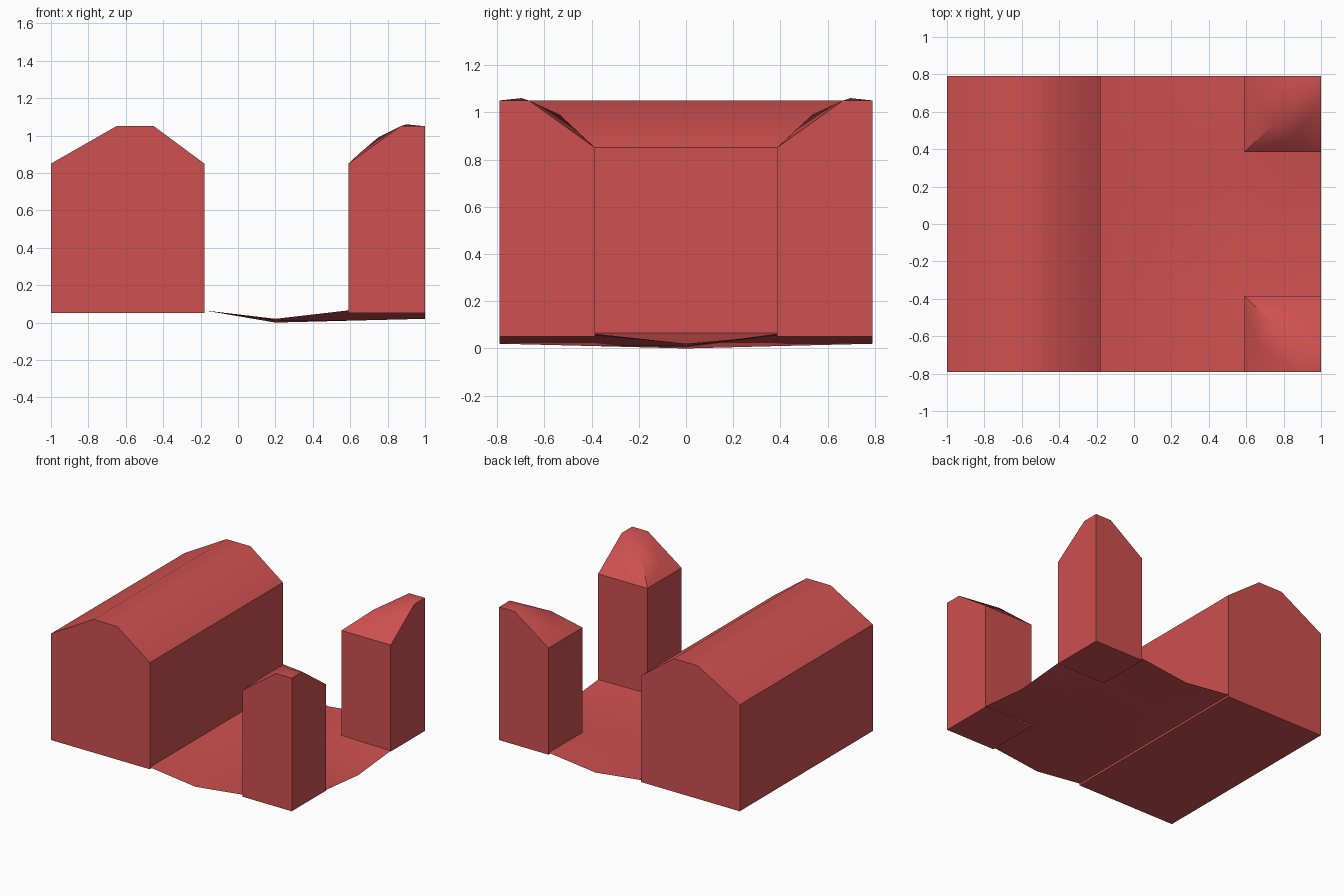
import bpy, bmesh, math

if "Cube" in bpy.data.objects:
    bpy.data.objects.remove(bpy.data.objects["Cube"])

red = bpy.data.materials.new("red")
red.diffuse_color = (0.62, 0.08, 0.08, 1)
red.use_nodes = True
red.node_tree.nodes["Principled BSDF"].inputs["Base Color"].default_value = red.diffuse_color


def make(name, verts, faces, recalc=True):
    """Mesh object with red material, smooth by angle."""
    me = bpy.data.meshes.new(name)
    me.from_pydata(verts, [], faces)
    bm = bmesh.new()
    bm.from_mesh(me)
    if recalc:
        bmesh.ops.recalc_face_normals(bm, faces=bm.faces)
    bm.to_mesh(me)
    bm.free()
    me.materials.append(red)
    ob = bpy.data.objects.new(name, me)
    bpy.context.collection.objects.link(ob)
    bpy.ops.object.select_all(action='DESELECT')
    ob.select_set(True)
    bpy.context.view_layer.objects.active = ob
    bpy.ops.object.shade_smooth_by_angle(angle=math.radians(45))
    return ob


# Long hall: gable profile extruded along y
profile = [(-1, 0.05), (-1, 0.85), (-0.65, 1.05), (-0.45, 1.05), (-0.18, 0.85), (-0.18, 0.05)]
n = len(profile)
verts = [(x, y, z) for y in (-0.79, 0.79) for x, z in profile]
faces = [tuple(range(n)), tuple(range(n, 2 * n))]
faces += [(i, (i + 1) % n, n + (i + 1) % n, n + i) for i in range(n)]
make("long_hall", verts, faces)

# Corner towers: u, v measured from the inner corner, roof symmetric about the diagonal
W, D, EAVE, TOP = 0.41, 0.405, 0.85, 1.05
roof = {
    "A": (0, 0, EAVE), "B": (W, 0, EAVE), "C": (W, 0.28, TOP), "D": (W, D, TOP),
    "E": (0.28, D, TOP), "F": (0, D, EAVE),
    "P": (0.16, 0.15, 0.99), "Q": (0.31, 0.31, 1.06),
    "V": (0.26, 0.065, 0.91), "U": (0.065, 0.26, 0.91),
    "a": (0, 0, 0.05), "b": (W, 0, 0.05), "d": (W, D, 0.05), "f": (0, D, 0.05),
}
tower_faces = ["ABV", "BCV", "VCP", "AVP", "PCQ", "CDQ",
               "AFU", "FEU", "UEP", "AUP", "PEQ", "EDQ",
               "ABba", "BCDdb", "DEFfd", "FAaf", "abdf"]
keys = list(roof)
for name, side in (("front_tower", -1), ("back_tower", 1)):
    verts = [(0.59 + u, side * (0.385 + v), z) for u, v, z in roof.values()]
    make(name, verts, [tuple(keys.index(c) for c in f) for f in tower_faces])

# Sagging courtyard sheet, with the tower footprints left out
xs = [-0.18, 0.2, 0.59, 1.0]
ys = [-0.79, -0.385, 0, 0.385, 0.79]
heights = [[0.065, 0.02, 0.065, 0.055],
           [0.065, 0.01, 0.062, 0.055],
           [0.065, 0.0, 0.01, 0.02]]
heights += [heights[1], heights[0]]
verts = [(x, y, heights[j][i]) for j, y in enumerate(ys) for i, x in enumerate(xs)]
faces = [(j * 4 + i, j * 4 + i + 1, j * 4 + i + 5, j * 4 + i + 4)
         for j in range(4) for i in range(3) if not (i == 2 and j in (0, 3))]
yard = make("courtyard", verts, faces, recalc=False)
# Drop the unused corner points
bm = bmesh.new()
bm.from_mesh(yard.data)
bmesh.ops.delete(bm, geom=[v for v in bm.verts if not v.link_faces], context='VERTS')
bm.to_mesh(yard.data)
bm.free()
